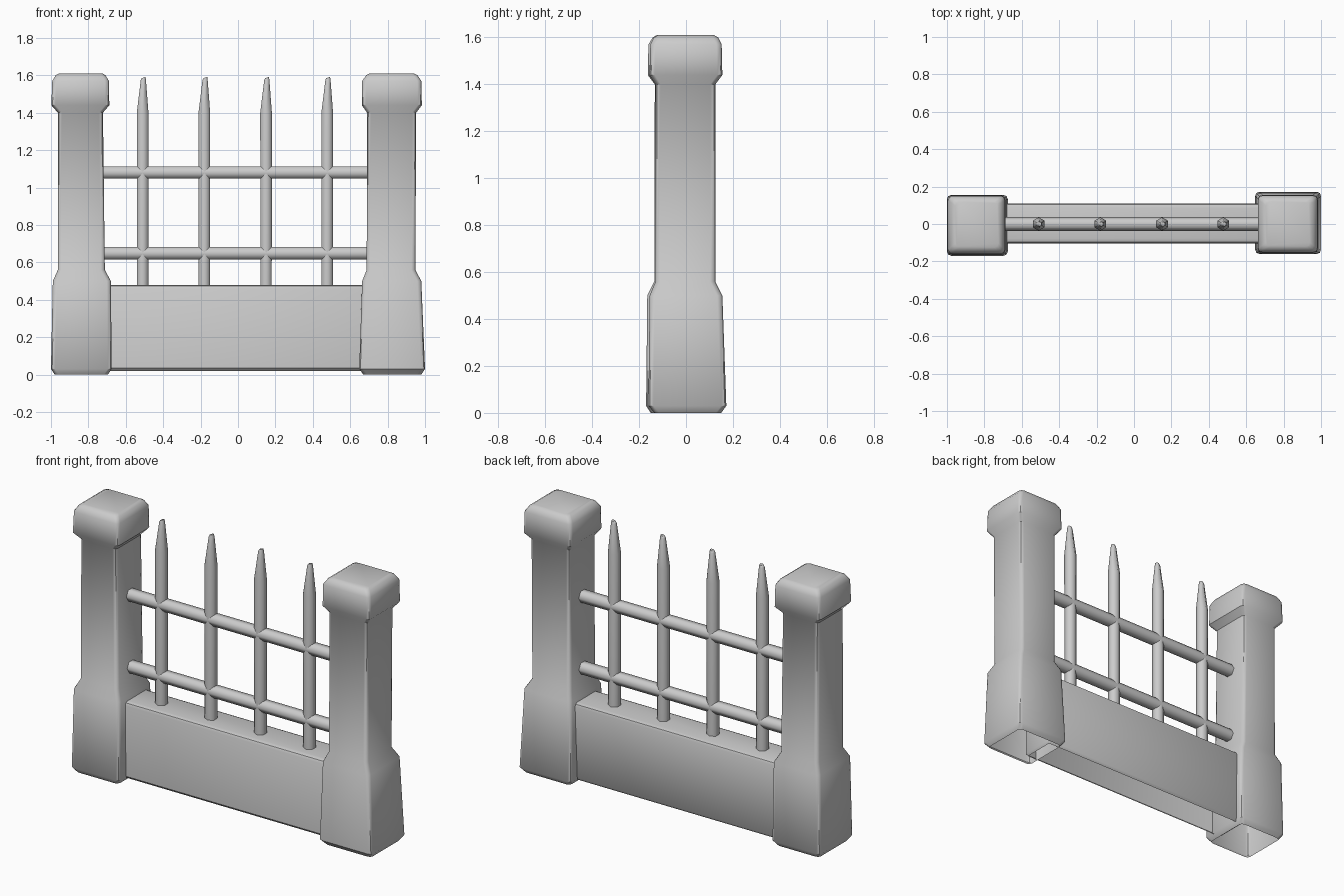
import bpy, bmesh, math

if "Cube" in bpy.data.objects:
    bpy.data.objects.remove(bpy.data.objects["Cube"])


def finish(bm, name, angle=40):
    bmesh.ops.recalc_face_normals(bm, faces=bm.faces)
    me = bpy.data.meshes.new(name)
    bm.to_mesh(me)
    bm.free()
    me.update()
    ob = bpy.data.objects.new(name, me)
    bpy.context.collection.objects.link(ob)
    bpy.ops.object.select_all(action='DESELECT')
    ob.select_set(True)
    bpy.context.view_layer.objects.active = ob
    bpy.ops.object.shade_smooth_by_angle(angle=math.radians(angle))
    return ob


def rounded_rect(x0, x1, y0, y1, r):
    pts = []
    for cx, cy, a0 in ((x1 - r, y1 - r, 0), (x0 + r, y1 - r, 90),
                       (x0 + r, y0 + r, 180), (x1 - r, y0 + r, 270)):
        for k in range(3):
            a = math.radians(a0 + 45 * k)
            pts.append((cx + r * math.cos(a), cy + r * math.sin(a)))
    return pts


def loft(name, rings, cap_start, cap_end, angle=40):
    bm = bmesh.new()
    loops = [[bm.verts.new(p) for p in ring] for ring in rings]
    n = len(loops[0])
    for a, b in zip(loops, loops[1:]):
        for i in range(n):
            j = (i + 1) % n
            bm.faces.new((a[i], a[j], b[j], b[i]))
    if cap_start:
        bm.faces.new(loops[0][::-1])
    if cap_end:
        bm.faces.new(loops[-1])
    return finish(bm, name, angle)


def post(name, sections):
    rings = [[(x, y, z) for x, y in rounded_rect(x0, x1, y0, y1, 0.022)]
             for z, x0, x1, y0, y1 in sections]
    loft(name, rings, False, True)


# Stone posts, slightly irregular, open underneath: z, x0, x1, y0, y1
post("left_post", [
    (0.00, -0.98, -0.695, -0.15, 0.135),
    (0.03, -1.00, -0.675, -0.17, 0.155),
    (0.50, -0.99, -0.68, -0.165, 0.15),
    (0.56, -0.963, -0.712, -0.135, 0.125),
    (1.40, -0.963, -0.722, -0.133, 0.122),
    (1.44, -0.998, -0.688, -0.163, 0.153),
    (1.57, -0.993, -0.69, -0.16, 0.15),
    (1.60, -0.975, -0.708, -0.142, 0.135),
    (1.61, -0.955, -0.725, -0.125, 0.118)])
post("right_post", [
    (0.00, 0.67, 0.98, -0.135, 0.15),
    (0.03, 0.648, 1.00, -0.16, 0.172),
    (0.50, 0.664, 0.98, -0.155, 0.155),
    (0.56, 0.688, 0.948, -0.13, 0.125),
    (1.40, 0.69, 0.953, -0.13, 0.125),
    (1.44, 0.662, 0.983, -0.155, 0.155),
    (1.57, 0.664, 0.98, -0.152, 0.152),
    (1.60, 0.685, 0.96, -0.137, 0.137),
    (1.61, 0.705, 0.94, -0.12, 0.12)])

# Low wall with softened top and bottom edges, open where it meets the ground
loft("low_wall", [
    [(x, y, 0.02) for x, y in rounded_rect(-0.72, 0.72, -0.09, 0.10, 0.01)],
    [(x, y, 0.035) for x, y in rounded_rect(-0.73, 0.73, -0.103, 0.11, 0.01)],
    [(x, y, 0.46) for x, y in rounded_rect(-0.73, 0.73, -0.103, 0.11, 0.01)],
    [(x, y, 0.474) for x, y in rounded_rect(-0.725, 0.725, -0.097, 0.105, 0.01)],
    [(x, y, 0.48) for x, y in rounded_rect(-0.715, 0.715, -0.083, 0.09, 0.01)],
], False, True)


def hexagon(r):
    return [(r * math.cos(math.radians(30 + 60 * k)),
             r * math.sin(math.radians(30 + 60 * k))) for k in range(6)]


# Pointed upright bars
for i, cx in enumerate((-0.51, -0.18, 0.15, 0.477)):
    rings = [[(cx + lean + x, y, z) for x, y in hexagon(r)]
             for z, r, lean in ((0.46, 0.035, 0), (1.40, 0.036, 0), (1.575, 0.016, 0.004))]
    rings.append([(cx + 0.005 + x, y, 1.588 + 0.3 * x) for x, y in hexagon(0.012)])
    loft("spike_bar_%d" % (i + 1), rings, False, True, 62)

# Horizontal rails
for name, z0 in (("lower_rail", 0.648), ("upper_rail", 1.08)):
    rings = [[(x, y, z0 + h) for h, y in hexagon(0.038)] for x in (-0.73, 0.71)]
    loft(name, rings, True, True, 62)
